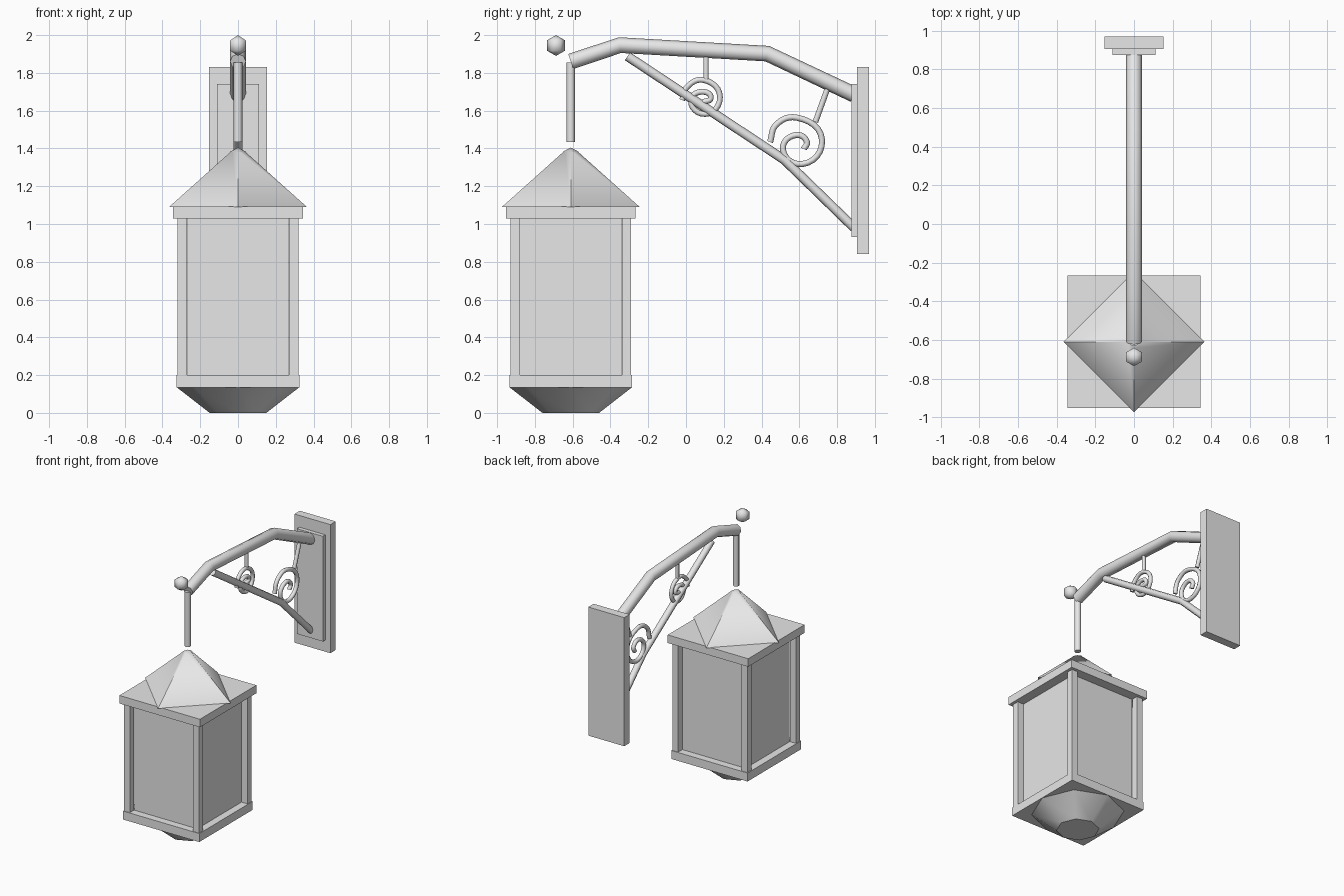
import bpy, math

if "Cube" in bpy.data.objects:
    bpy.data.objects.remove(bpy.data.objects["Cube"])

grey = bpy.data.materials.new("plain_grey")
grey.diffuse_color = (0.8, 0.8, 0.8, 1)
grey.use_nodes = True
grey.node_tree.nodes["Principled BSDF"].inputs["Base Color"].default_value = grey.diffuse_color
CY = -0.61  # lantern axis


def finish(name, angle=None):
    ob = bpy.context.object
    ob.name = name
    ob.data.materials.clear()
    ob.data.materials.append(grey)
    if angle:
        bpy.ops.object.shade_smooth_by_angle(angle=math.radians(angle))
    return ob


def box(name, x, y, z):
    """Box from (min, max) pairs."""
    mid = [(a + b) / 2 for a, b in (x, y, z)]
    bpy.ops.mesh.primitive_cube_add(size=1, location=mid)
    bpy.context.object.scale = [b - a for a, b in (x, y, z)]
    bpy.ops.object.transform_apply(location=False, rotation=False, scale=True)
    return finish(name)


def square(name, half, z0, z1):
    return box(name, (-half, half), (CY - half, CY + half), (z0, z1))


def cone(name, sides, r0, r1, z0, z1, angle):
    bpy.ops.mesh.primitive_cone_add(vertices=sides, radius1=r0, radius2=r1,
                                    depth=z1 - z0, location=(0, CY, (z0 + z1) / 2))
    return finish(name, angle)


def tube(name, pts, r, smooth=False):
    """Round bar along (y, z) points in the x = 0 plane."""
    cu = bpy.data.curves.new(name, 'CURVE')
    cu.dimensions = '3D'
    cu.bevel_depth = r
    cu.bevel_resolution = 2
    cu.resolution_u = 6
    cu.use_fill_caps = True
    sp = cu.splines.new('BEZIER' if smooth else 'POLY')
    target = sp.bezier_points if smooth else sp.points
    target.add(len(pts) - 1)
    for p, (y, z) in zip(target, pts):
        if smooth:
            p.co = (0, y, z)
            p.handle_left_type = p.handle_right_type = 'AUTO'
        else:
            p.co = (0, y, z, 1)
    ob = bpy.data.objects.new(name, cu)
    bpy.context.collection.objects.link(ob)
    bpy.ops.object.select_all(action='DESELECT')
    ob.select_set(True)
    bpy.context.view_layer.objects.active = ob
    bpy.ops.object.convert(target='MESH')
    return finish(name, 50)


# Wall mount
box("wall_plate", (-0.153, 0.153), (0.905, 0.97), (0.84, 1.83))
box("mount_plate", (-0.11, 0.11), (0.875, 0.905), (0.93, 1.74))

# Bracket arm and brace
tube("arm", [(-0.61, 1.86), (-0.35, 1.947), (0.43, 1.902), (0.89, 1.685)], 0.042)
tube("brace", [(-0.31, 1.888), (0.52, 1.34), (0.89, 0.98)], 0.025)

# Scrollwork
tube("small_scroll", [(-0.021, 1.656), (0.005, 1.725), (0.095, 1.762), (0.18, 1.672),
                      (0.101, 1.582), (0.026, 1.656), (0.09, 1.70), (0.132, 1.667),
                      (0.09, 1.645)], 0.015, True)
tube("large_scroll", [(0.445, 1.434), (0.476, 1.524), (0.587, 1.563), (0.72, 1.445),
                      (0.614, 1.317), (0.513, 1.397), (0.582, 1.471), (0.64, 1.434),
                      (0.624, 1.397)], 0.016, True)
tube("small_scroll_hanger", [(0.106, 1.91), (0.106, 1.755)], 0.014)
tube("large_scroll_hanger", [(0.75, 1.72), (0.685, 1.54)], 0.015)

# Finial and hanging rod
bpy.ops.mesh.primitive_uv_sphere_add(segments=6, ring_count=3, radius=0.055,
                                     location=(0, -0.688, 1.945))
finish("finial", 179)
tube("hanging_rod", [(CY, 1.435), (CY, 1.855)], 0.023)

# Lantern roof
cone("roof", 4, 0.365, 0.03, 1.09, 1.39, 60)
cone("roof_cap", 4, 0.042, 0, 1.382, 1.405, 60)
square("roof_plate", 0.343, 1.03, 1.092)

# Lantern body
square("glass_box", 0.268, 0.19, 1.035)
for sx in (-1, 1):
    for sy in (-1, 1):
        xs = sorted((sx * 0.27, sx * 0.32))
        ys = sorted((CY + sy * 0.27, CY + sy * 0.32))
        box("corner_post", xs, ys, (0.195, 1.035))
square("base_tray", 0.325, 0.135, 0.2)
cone("base_bowl", 8, 0.15, 0.325, 0, 0.136, 32)
